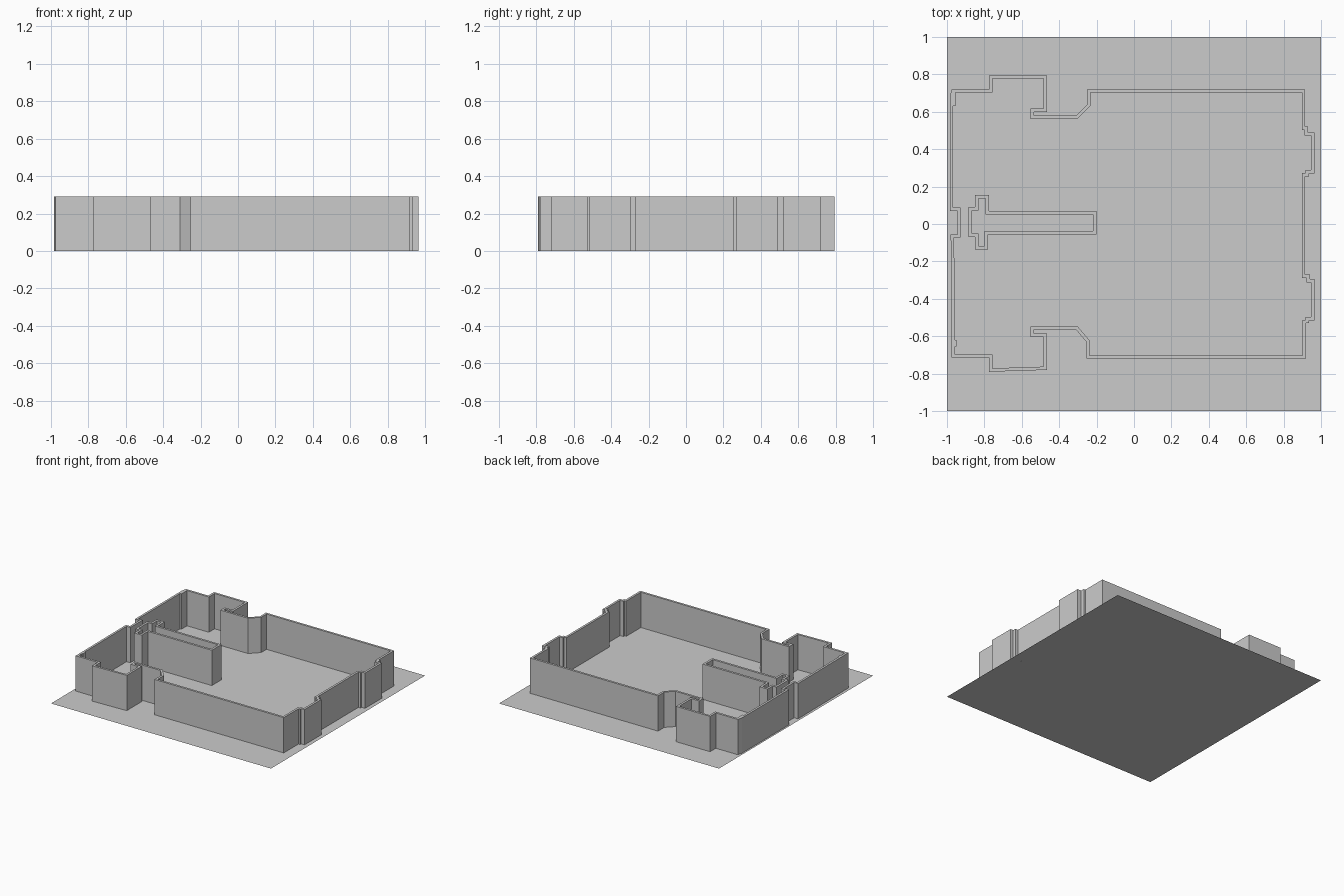
import bpy
import bmesh
from mathutils import Vector

WALL_HEIGHT = 0.29
WALL_THICKNESS = 0.018

default_cube = bpy.data.objects.get("Cube")
if default_cube:
    bpy.data.objects.remove(default_cube, do_unlink=True)

# One plain grey for the whole model
grey = bpy.data.materials.new("plain_grey")
grey.use_nodes = True
grey_value = (0.6, 0.6, 0.6, 1)
grey.diffuse_color = grey_value
for node in grey.node_tree.nodes:
    if node.type == "BSDF_PRINCIPLED":
        node.inputs["Base Color"].default_value = grey_value


def add_object(name, bm):
    """Turn a bmesh into a named, coloured object with flat faces."""
    mesh = bpy.data.meshes.new(name)
    bm.to_mesh(mesh)
    bm.free()
    mesh.materials.append(grey)
    obj = bpy.data.objects.new(name, mesh)
    bpy.context.scene.collection.objects.link(obj)
    return obj


def inset_outline(points, distance):
    """Mitred inset of a closed clockwise outline."""
    result = []
    for i, point in enumerate(points):
        before = (point - points[i - 1]).normalized()
        after = (points[(i + 1) % len(points)] - point).normalized()
        n1 = Vector((before.y, -before.x))
        n2 = Vector((after.y, -after.x))
        result.append(point + (n1 + n2) * distance / (1 + n1.dot(n2)))
    return result


def wall_loop(name, outline):
    """Closed thin wall that follows a clockwise outline."""
    outer = [Vector(p) for p in outline]
    inner = inset_outline(outer, WALL_THICKNESS)
    bm = bmesh.new()

    def ring(points, z):
        return [bm.verts.new((p.x, p.y, z)) for p in points]

    outer_low, outer_top = ring(outer, 0), ring(outer, WALL_HEIGHT)
    inner_low, inner_top = ring(inner, 0), ring(inner, WALL_HEIGHT)
    count = len(outer)
    for i in range(count):
        j = (i + 1) % count
        bm.faces.new((outer_low[j], outer_low[i], outer_top[i], outer_top[j]))
        bm.faces.new((inner_low[i], inner_low[j], inner_top[j], inner_top[i]))
        bm.faces.new((inner_top[i], inner_top[j], outer_top[j], outer_top[i]))
    return add_object(name, bm)


def wall_block(name, x_range, y_range):
    """Full-height block standing against a wall."""
    bm = bmesh.new()
    bmesh.ops.create_cube(bm, size=1)
    for vert in bm.verts:
        vert.co.x = x_range[vert.co.x > 0]
        vert.co.y = y_range[vert.co.y > 0]
        vert.co.z = WALL_HEIGHT if vert.co.z > 0 else 0
    return add_object(name, bm)


# Ground sheet
sheet = bmesh.new()
bmesh.ops.create_grid(sheet, x_segments=1, y_segments=1, size=1)
add_object("ground_sheet", sheet)

# Perimeter wall, clockwise, side by side
back_side = [
    (-.975, .72), (-.775, .72), (-.775, .795), (-.465, .795),
    (-.465, .6), (-.535, .6), (-.535, .58), (-.31, .58),
    (-.25, .64), (-.25, .72), (.915, .72),
]
right_side = [
    (.915, .52), (.93, .52), (.93, .49), (.965, .49),
    (.965, .27), (.935, .27), (.935, .255), (.915, .255),
    (.915, -.27), (.94, -.27), (.94, -.295), (.965, -.295),
    (.965, -.515), (.935, -.515), (.935, -.53), (.92, -.53),
]
front_side = [
    (.92, -.72), (-.255, -.72), (-.255, -.63), (-.31, -.565),
    (-.535, -.565), (-.535, -.585), (-.465, -.585), (-.465, -.78),
    (-.775, -.79), (-.775, -.715), (-.975, -.715),
]
left_side = [
    (-.98, -.055), (-.945, -.055), (-.945, .07), (-.985, .07),
    (-.985, .68),
]
wall_loop("perimeter_wall", back_side + right_side + front_side + left_side)

# Hollow partition inside the room
wall_loop("inner_partition", [
    (-.775, .155), (-.775, .07), (-.2, .07), (-.2, -.055),
    (-.78, -.055), (-.78, -.135), (-.85, -.135), (-.85, -.07),
    (-.885, -.07), (-.885, .09), (-.85, .09), (-.85, .155),
])

# Small pilasters on the inside of the side wall
wall_block("back_pilaster", (-.97, -.955), (.63, .705))
wall_block("front_pilaster", (-.97, -.95), (-.655, -.62))
